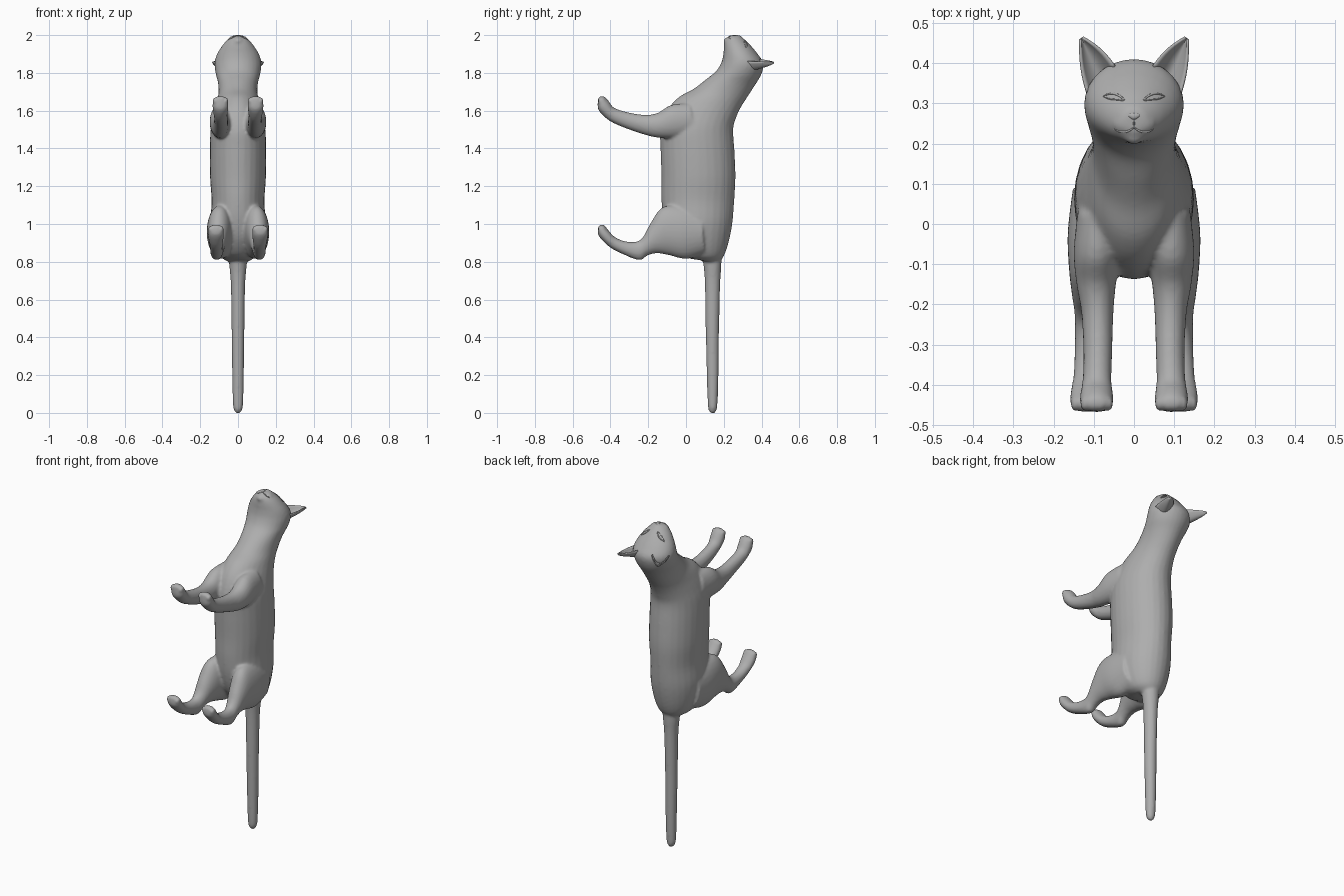
import bpy, bmesh, math
from mathutils import Vector
from mathutils.bvhtree import BVHTree

cube = bpy.data.objects.get("Cube")
if cube:
    bpy.data.objects.remove(cube)

grey = bpy.data.materials.new("warm grey")
grey.use_nodes = True
COLOR = (0.42, 0.42, 0.42, 1)
grey.diffuse_color = COLOR
grey.node_tree.nodes["Principled BSDF"].inputs["Base Color"].default_value = COLOR


def add_object(name, data):
    ob = bpy.data.objects.new(name, data)
    bpy.context.scene.collection.objects.link(ob)
    data.materials.append(grey)
    return ob


def spline(rows, steps=4):
    """Catmull-Rom interpolation through rows of numbers."""
    out = []
    for i in range(len(rows) - 1):
        a, b, c, d = (rows[max(i - 1, 0)], rows[i], rows[i + 1],
                      rows[min(i + 2, len(rows) - 1)])
        for k in range(steps):
            t = k / steps
            out.append([0.5 * (2 * q + (r - p) * t + (2 * p - 5 * q + 4 * r - s) * t * t
                               + (3 * q - p - 3 * r + s) * t ** 3)
                        for p, q, r, s in zip(a, b, c, d)])
    return out + [list(rows[-1])]


def loft(bm, rows, side=1, n=28):
    """Closed tube; each row is y1, z1, y2, z2 (ends of the section), centre x, half width."""
    rings = []
    for y1, z1, y2, z2, xc, w in spline(rows):
        mid = Vector((xc * side, (y1 + y2) / 2, (z1 + z2) / 2))
        ax = Vector((0, (y2 - y1) / 2, (z2 - z1) / 2))
        rings.append([bm.verts.new(mid + ax * math.cos(a) + Vector((w * math.sin(a), 0, 0)))
                      for a in (2 * math.pi * i / n for i in range(n))])
    faces = []
    for r, s in zip(rings, rings[1:]):
        for i in range(n):
            j = (i + 1) % n
            faces.append(bm.faces.new((r[i], r[j], s[j], s[i])))
    faces += [bm.faces.new(rings[0][::-1]), bm.faces.new(rings[-1])]
    bmesh.ops.recalc_face_normals(bm, faces=faces)


def blob(bm, loc, size):
    vs = bmesh.ops.create_uvsphere(bm, u_segments=16, v_segments=10, radius=1)["verts"]
    for v in vs:
        v.co = Vector(loc) + Vector(a * b for a, b in zip(v.co, size))


# Torso, neck and head, from rump to nose
TORSO = [
    (0.03, .815, .17, .795, 0, .06), (-.03, .84, .20, .83, 0, .10),
    (-.09, .92, .225, .90, 0, .13), (-.12, 1.02, .245, 1.0, 0, .145),
    (-.13, 1.13, .255, 1.12, 0, .14), (-.13, 1.25, .262, 1.25, 0, .148),
    (-.135, 1.40, .257, 1.38, 0, .149), (-.135, 1.50, .25, 1.50, 0, .145),
    (-.10, 1.60, .264, 1.56, 0, .13), (-.04, 1.67, .292, 1.62, 0, .113),
    (.04, 1.715, .327, 1.675, 0, .103), (.105, 1.765, .362, 1.73, 0, .106),
    (.16, 1.81, .398, 1.79, 0, .119), (.187, 1.855, .41, 1.85, 0, .124),
    (.198, 1.90, .38, 1.90, 0, .111), (.201, 1.945, .338, 1.95, 0, .081),
    (.208, 1.975, .307, 1.98, 0, .054), (.23, 1.997, .285, 2.0, 0, .027)]
FRONT_LEG = [
    (.02, 1.64, .05, 1.46, .085, .055), (-.08, 1.63, -.06, 1.453, .092, .058),
    (-.15, 1.588, -.15, 1.457, .094, .049), (-.22, 1.578, -.22, 1.473, .091, .04),
    (-.31, 1.592, -.32, 1.507, .09, .036), (-.38, 1.615, -.395, 1.54, .092, .036),
    (-.405, 1.645, -.44, 1.575, .093, .041), (-.42, 1.665, -.466, 1.61, .093, .042),
    (-.433, 1.676, -.467, 1.655, .093, .032)]
HIND_LEG = [
    (.08, 1.08, .10, .84, .08, .072), (-.04, 1.10, 0, .815, .09, .075),
    (-.13, 1.085, -.09, .835, .099, .063), (-.19, 1.0, -.155, .845, .106, .049),
    (-.225, .935, -.205, .833, .11, .039), (-.26, .907, -.245, .808, .113, .034),
    (-.32, .908, -.325, .836, .115, .033), (-.375, .93, -.395, .871, .116, .036),
    (-.405, .96, -.44, .91, .117, .042), (-.425, .985, -.466, .945, .117, .042),
    (-.436, .998, -.467, .978, .117, .032)]
TAIL = [
    (.08, .86, .19, .86, 0, .05), (.093, .78, .187, .78, 0, .046),
    (.10, .68, .181, .68, 0, .038), (.104, .45, .175, .45, 0, .034),
    (.110, .2, .172, .2, 0, .031), (.115, .05, .167, .05, 0, .027),
    (.120, .015, .162, .015, 0, .021), (.130, -.001, .152, -.001, 0, .011)]

bm = bmesh.new()
loft(bm, TORSO)
loft(bm, TAIL)
for side in (1, -1):
    loft(bm, FRONT_LEG, side)
    loft(bm, HIND_LEG, side)
    # Toes
    for cx, top in ((.093, 1.66), (.117, .98)):
        for k in range(4):
            drop = 0.008 if k in (0, 3) else 0
            blob(bm, (side * (cx + (k - 1.5) * .02), -.447, top - drop), (.0115, .02, .019))
    # Muzzle cheeks
    blob(bm, (side * .024, .25, 1.972), (.03, .028, .024))
blob(bm, (0, .218, 1.968), (.026, .02, .02))

# Fuse all parts into one smooth skin
mesh = bpy.data.meshes.new("cat_body")
bm.to_mesh(mesh)
bm.free()
body = add_object("cat_body", mesh)
rm = body.modifiers.new("fuse", 'REMESH')
rm.mode = 'VOXEL'
rm.voxel_size = 0.008
rm.use_smooth_shade = True
sm = body.modifiers.new("soften", 'SMOOTH')
sm.factor = 0.5
sm.iterations = 5

# Cupped ears, mirrored
bm = bmesh.new()
outer, inner, tip = Vector((.116, .325, 1.862)), Vector((.048, .392, 1.872)), Vector((.134, .468, 1.858))
N, M = 10, 12
grid = []
for i in range(N + 1):
    t = i / N * 0.94
    row = []
    for j in range(M + 1):
        s = j / M
        p = outer.lerp(inner, s).lerp(tip, t)
        bulge = math.sin(math.pi * t) * 0.008
        p += Vector((.75, -.66, 0)) * bulge * (1 - 2 * s)
        p.z -= 0.05 * (1 - (2 * s - 1) ** 2) * (1 - t) ** 0.7
        row.append(bm.verts.new(p))
    grid.append(row)
for r, q in zip(grid, grid[1:]):
    for j in range(M):
        bm.faces.new((r[j], r[j + 1], q[j + 1], q[j])).smooth = True
mesh = bpy.data.meshes.new("ears")
bm.to_mesh(mesh)
bm.free()
ears = add_object("ears", mesh)
so = ears.modifiers.new("thickness", 'SOLIDIFY')
so.thickness = 0.006
so.offset = 0
ears.modifiers.new("mirror", 'MIRROR')

# Face lines laid on the skin
bpy.context.view_layer.update()
skin = BVHTree.FromObject(body, bpy.context.evaluated_depsgraph_get())


def face_line(name, pts, radius=0.003):
    cu = bpy.data.curves.new(name, 'CURVE')
    cu.dimensions = '3D'
    cu.bevel_depth = radius
    cu.bevel_resolution = 2
    sp = cu.splines.new('POLY')
    path = spline(pts, 5)
    sp.points.add(len(path) - 1)
    for i, (x, y) in enumerate(path):
        hit = skin.ray_cast(Vector((x, y, 3)), Vector((0, 0, -1)))[0]
        sp.points[i].co = (x, y, hit.z if hit else 1.97, 1)
        sp.points[i].radius = 0.4 + 0.6 * math.sin(math.pi * i / (len(path) - 1))
    return add_object(name, cu)


for side, label in ((1, "left"), (-1, "right")):
    face_line(label + "_upper_eyelid", [(side * x, y) for x, y in
              ((.022, .306), (.035, .318), (.055, .325), (.078, .318))])
    face_line(label + "_lower_eyelid", [(side * x, y) for x, y in
              ((.022, .306), (.04, .309), (.06, .311), (.078, .318))], .002)
    face_line(label + "_mouth_line", [(side * x, y) for x, y in
              ((0, .24), (.015, .231), (.032, .229), (.05, .236))])
face_line("nose_groove", [(0, .262), (0, .25), (0, .238)], .002)

# Nose wedge
bm = bmesh.new()
blob(bm, (0, .268, 0), (.015, .009, .006))
for v in bm.verts:
    v.co.x *= 1 + (v.co.y - .268) * 50
hit = skin.ray_cast(Vector((0, .268, 3)), Vector((0, 0, -1)))[0]
for v in bm.verts:
    v.co.z += hit.z - 0.003
for f in bm.faces:
    f.smooth = True
mesh = bpy.data.meshes.new("nose")
bm.to_mesh(mesh)
bm.free()
add_object("nose", mesh)
